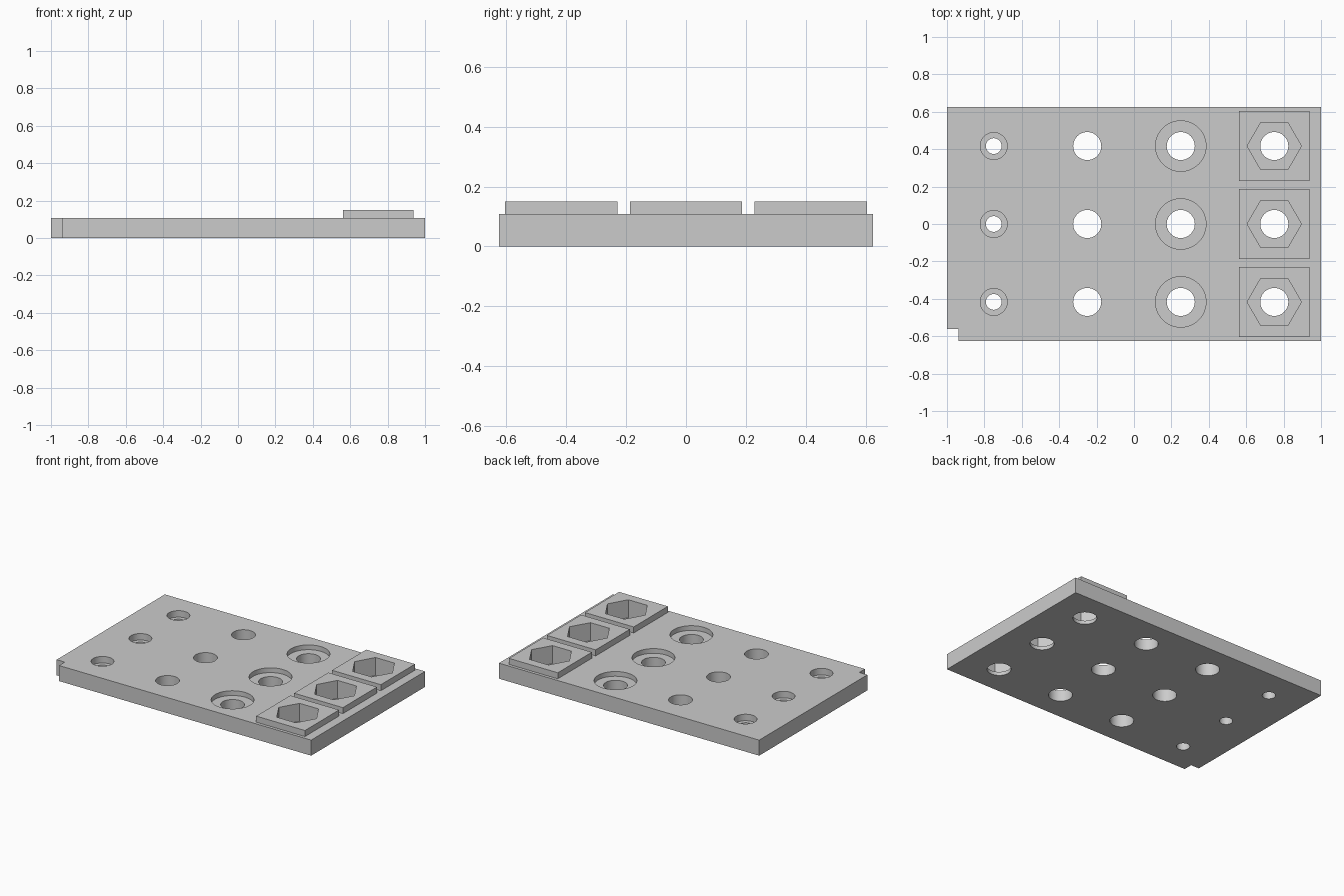
import bpy
import bmesh
import math
from mathutils import Matrix, Vector

cube = bpy.data.objects.get("Cube")
if cube:
    bpy.data.objects.remove(cube, do_unlink=True)

PLATE_TOP = 0.108
BLOCK_TOP = 0.15
HALF_DEPTH = 0.625
ROWS = [-HALF_DEPTH * 2 / 3, 0, HALF_DEPTH * 2 / 3]

grey = bpy.data.materials.new("plain grey")
grey.use_nodes = True
colour = (0.6, 0.6, 0.6, 1)
grey.diffuse_color = colour
grey.node_tree.nodes["Principled BSDF"].inputs["Base Color"].default_value = colour


def new_object(name, bm):
    mesh = bpy.data.meshes.new(name)
    bmesh.ops.recalc_face_normals(bm, faces=bm.faces)
    bm.to_mesh(mesh)
    bm.free()
    mesh.materials.append(grey)
    obj = bpy.data.objects.new(name, mesh)
    bpy.context.collection.objects.link(obj)
    return obj


def box(name, low, high):
    low, high = Vector(low), Vector(high)
    bm = bmesh.new()
    place = Matrix.Translation((low + high) / 2) @ Matrix.Diagonal((*(high - low), 1))
    bmesh.ops.create_cube(bm, size=1, matrix=place)
    return new_object(name, bm)


def prism(name, x, y, radius, bottom, top, sides=48):
    bm = bmesh.new()
    # Turned so that two corners lie along x
    bmesh.ops.create_cone(bm, cap_ends=True, segments=sides, radius1=radius,
                          radius2=radius, depth=top - bottom,
                          matrix=Matrix.Translation((x, y, (top + bottom) / 2))
                          @ Matrix.Rotation(math.pi / 2, 4, 'Z'))
    return new_object(name, bm)


def combine(target, tool, operation):
    tool.hide_render = True
    mod = target.modifiers.new(operation.title(), 'BOOLEAN')
    mod.operation = operation
    mod.solver = 'EXACT'
    mod.object = tool
    bpy.context.view_layer.objects.active = target
    bpy.ops.object.modifier_apply(modifier=mod.name)
    bpy.data.objects.remove(tool, do_unlink=True)


# Base plate with its notched front corner
plate = box("mounting_plate", (-1, -HALF_DEPTH, 0), (1, HALF_DEPTH, PLATE_TOP))
notch = box("corner_notch", (-1.1, -0.8, -0.1), (-0.9375, -HALF_DEPTH + 0.0625, 0.3))
combine(plate, notch, 'DIFFERENCE')

for y in ROWS:
    # Raised square nut block
    block = box("nut_block", (0.5625, y - 0.1875, 0.05), (0.9375, y + 0.1875, BLOCK_TOP))
    combine(plate, block, 'UNION')

    # Through holes, one small and three large
    for x, radius in ((-0.75, 0.042), (-0.25, 0.075), (0.25, 0.075), (0.75, 0.075)):
        combine(plate, prism("through_hole", x, y, radius, -0.1, 0.3), 'DIFFERENCE')

    # Small counterbore, wide counterbore and hexagonal nut pocket
    for x, radius, floor, sides in ((-0.75, 0.072, 0.063, 48),
                                    (0.25, 0.135, 0.075, 48),
                                    (0.75, 0.145, 0.025, 6)):
        combine(plate, prism("recess", x, y, radius, floor, 0.3, sides), 'DIFFERENCE')

# Smooth round walls, sharp rims and corners
bpy.ops.object.select_all(action='DESELECT')
plate.select_set(True)
bpy.context.view_layer.objects.active = plate
bpy.ops.object.shade_smooth_by_angle(angle=math.radians(30))
